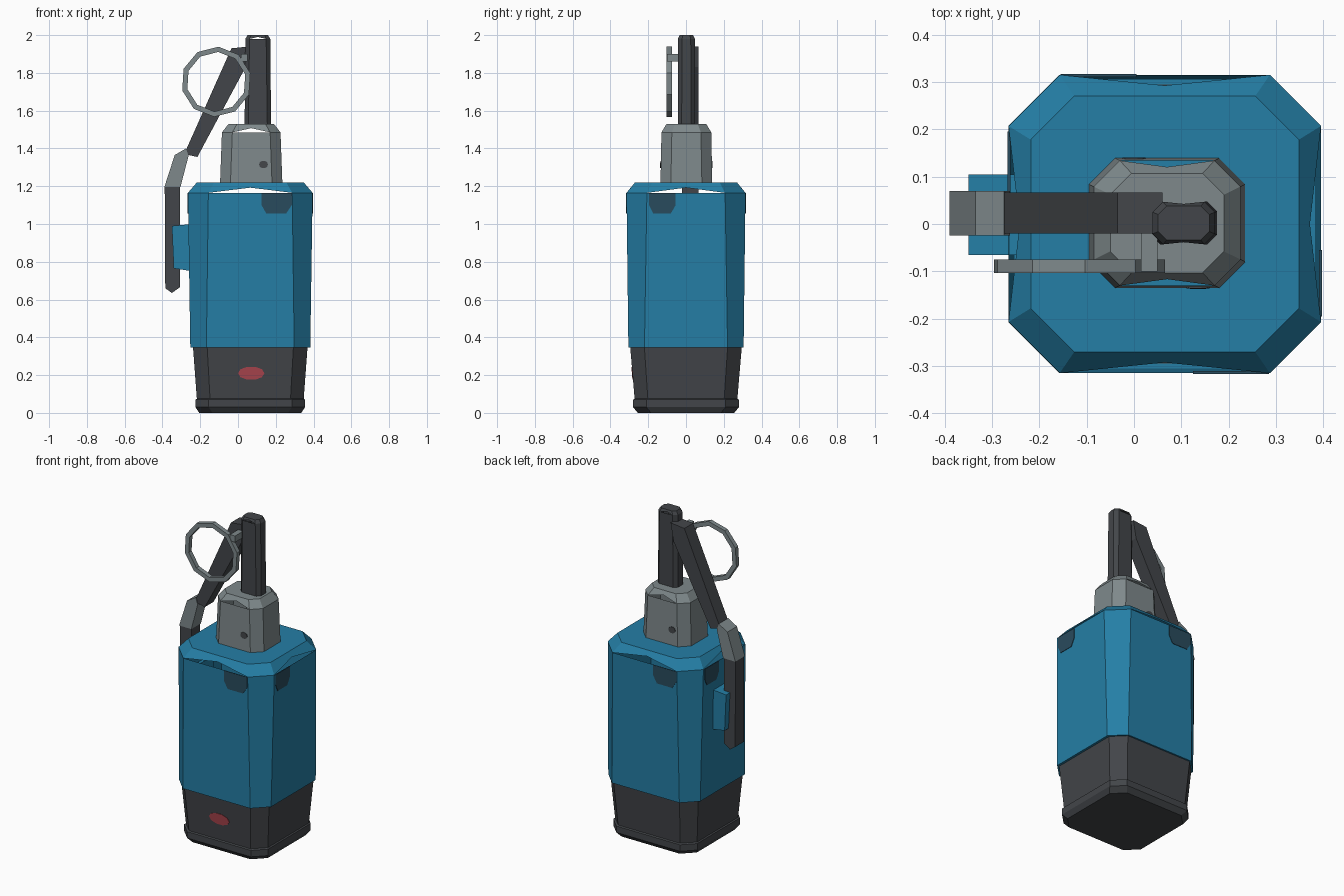
import bpy
import math

cube = bpy.data.objects.get("Cube")
if cube:
    bpy.data.objects.remove(cube, do_unlink=True)


def material(name, color):
    m = bpy.data.materials.new(name)
    m.use_nodes = True
    rgba = (*color, 1)
    m.diffuse_color = rgba
    m.node_tree.nodes["Principled BSDF"].inputs["Base Color"].default_value = rgba
    return m


BLUE = material("blue_paint", (0.018, 0.21, 0.38))
DARK = material("charcoal", (0.055, 0.06, 0.067))
GREY = material("pale_metal", (0.21, 0.25, 0.26))
RED = material("red_mark", (0.40, 0.06, 0.075))
NAVY = material("dark_slate_mark", (0.022, 0.07, 0.11))


def build(name, verts, faces, mat):
    me = bpy.data.meshes.new(name)
    me.from_pydata(verts, [], faces)
    me.materials.append(mat)
    ob = bpy.data.objects.new(name, me)
    bpy.context.collection.objects.link(ob)
    return ob


def octagon(cx, cy, z, hx, hy, c):
    """Rectangle with cut corners, starting at the front edge."""
    pts = [(c - hx, -hy), (hx - c, -hy), (hx, c - hy), (hx, hy - c),
           (hx - c, hy), (c - hx, hy), (-hx, hy - c), (-hx, c - hy)]
    return [(cx + x, cy + y, z) for x, y in pts]


def shell(name, mat, cx, cy, rings, gaps=(), bottom=False, top=True):
    """Loft octagon rings; on the last band the listed sides arch up."""
    verts, faces = [], []
    for ring in rings:
        verts += octagon(cx, cy, *ring)
    last = len(rings) - 2
    for band in range(len(rings) - 1):
        for i in range(8):
            a, b = band * 8 + i, band * 8 + (i + 1) % 8
            if band == last and i in gaps:
                quad = (a, b, b + 8, a + 8)
                mid = tuple(sum(verts[q][k] for q in quad) / 4 for k in range(3))
                verts.append(mid)
                faces.append((a, len(verts) - 1, b, b + 8, a + 8))
            else:
                faces.append((a, b, b + 8, a + 8))
    if bottom:
        faces.append(tuple(range(7, -1, -1)))
    if top:
        n = (len(rings) - 1) * 8
        faces.append(tuple(range(n, n + 8)))
    return build(name, verts, faces, mat)


def prism(name, mat, profile, y0, y1):
    """Extrude a counter-clockwise XZ profile from y0 to y1."""
    n = len(profile)
    verts = [(x, y, z) for y in (y0, y1) for x, z in profile]
    faces = [tuple(range(n)), tuple(range(2 * n - 1, n - 1, -1))]
    faces += [((i + 1) % n, i, i + n, (i + 1) % n + n) for i in range(n)]
    return build(name, verts, faces, mat)


CX = 0.065

# Dark base with a small foot lip
shell("base", DARK, CX, 0, [
    (0, 0.27, 0.255, 0.07), (0.03, 0.29, 0.28, 0.07), (0.07, 0.29, 0.28, 0.07),
    (0.075, 0.283, 0.272, 0.07), (0.345, 0.303, 0.295, 0.075)], bottom=True)

# Blue body, its bevelled lid arches away from the wall on each side
shell("body", BLUE, CX, 0, [
    (0.345, 0.300, 0.292, 0.075), (0.345, 0.3175, 0.305, 0.085),
    (1.165, 0.33, 0.315, 0.108), (1.22, 0.283, 0.27, 0.092)], gaps=(0, 2, 4, 6))

# Neck and top post
shell("neck", GREY, 0.07, 0.002, [
    (1.215, 0.165, 0.137, 0.055), (1.485, 0.155, 0.132, 0.055),
    (1.53, 0.12, 0.105, 0.045)], gaps=(0, 4))
shell("post", DARK, 0.105, 0.002, [
    (1.525, 0.07, 0.045, 0.02), (1.98, 0.066, 0.045, 0.022),
    (2.0, 0.054, 0.036, 0.018)], gaps=(0, 4))

# Safety lever in three segments
prism("lever_arm", DARK, [(-0.285, 1.37), (-0.215, 1.355), (0.04, 1.83),
                          (0.06, 1.94), (-0.035, 1.93)], -0.02, 0.066)
prism("lever_elbow", GREY, [(-0.39, 1.195), (-0.305, 1.195), (-0.262, 1.36),
                            (-0.275, 1.4), (-0.335, 1.365)], -0.024, 0.07)
prism("lever_handle", DARK, [(-0.385, 0.66), (-0.35, 0.635), (-0.308, 0.665),
                             (-0.308, 1.195), (-0.388, 1.195)], -0.02, 0.066)
prism("lever_bracket", BLUE, [(-0.34, 0.765), (-0.24, 0.75), (-0.24, 1.0),
                              (-0.35, 0.99)], -0.065, 0.105)

# Pull ring: a ten-sided square-section band
SIDES = 10
ring_verts, ring_faces = [], []
for i in range(SIDES):
    a = math.tau * (i + 0.4) / SIDES
    for r, y in ((0.186, -0.103), (0.186, -0.075), (0.158, -0.075), (0.158, -0.103)):
        ring_verts.append((-0.115 + r * math.cos(a), y, 1.753 + r * math.sin(a)))
    j = (i + 1) % SIDES
    for k in range(4):
        m = (k + 1) % 4
        ring_faces.append((i * 4 + k, i * 4 + m, j * 4 + m, j * 4 + k))
build("pull_ring", ring_verts, ring_faces, GREY)

# Pin joining the ring to the post
prism("ring_pin", GREY, [(0.015, 1.86), (0.05, 1.86), (0.05, 1.9), (0.015, 1.9)],
      -0.1, 0.0)

# Corner notches near the top of the wall, repeated by half a turn
notch = [(0.15, 1.055), (0.255, 1.055), (0.285, 1.1), (0.285, 1.163),
         (0.125, 1.163), (0.125, 1.1)]
for turn, side in ((1, "front"), (-1, "back")):
    ob = prism(side + "_notch", NAVY, notch, -0.3165, -0.3105)
    if turn < 0:
        ob.rotation_euler.z = math.pi
        ob.location.x = 2 * CX
    # Same plate on the neighbouring wall, turned a quarter
    slim = [((x - 0.205) * 0.88, z) for x, z in notch]
    ob = prism(("left" if turn > 0 else "right") + "_notch", NAVY, slim, -0.003, 0.003)
    ob.rotation_euler.z = turn * math.pi / 2
    ob.location = (CX + turn * 0.3288, -turn * 0.125, 0)
    if turn < 0:
        ob.rotation_euler.z = -math.pi / 2


def disc(name, mat, x, z, rx, rz, wall, slope, sign=-1):
    """Thin oval plate that follows a sloping front or back wall."""
    pts = [(x + rx * math.cos(math.tau * i / 10), z + rz * math.sin(math.tau * i / 10))
           for i in range(10)]
    ob = prism(name, mat, pts, -0.003, 0.003)
    for v in ob.data.vertices:
        v.co.y += sign * (wall + slope * (v.co.z - z))
    return ob


# Red oval on the base, small rivets on the neck
disc("red_oval", RED, 0.07, 0.21, 0.07, 0.036, 0.2835, 0.085)
disc("front_rivet", DARK, 0.135, 1.315, 0.024, 0.02, 0.1335, -0.0185)
disc("back_rivet", DARK, 0.0, 1.315, 0.024, 0.02, 0.1375, -0.0185, 1)
